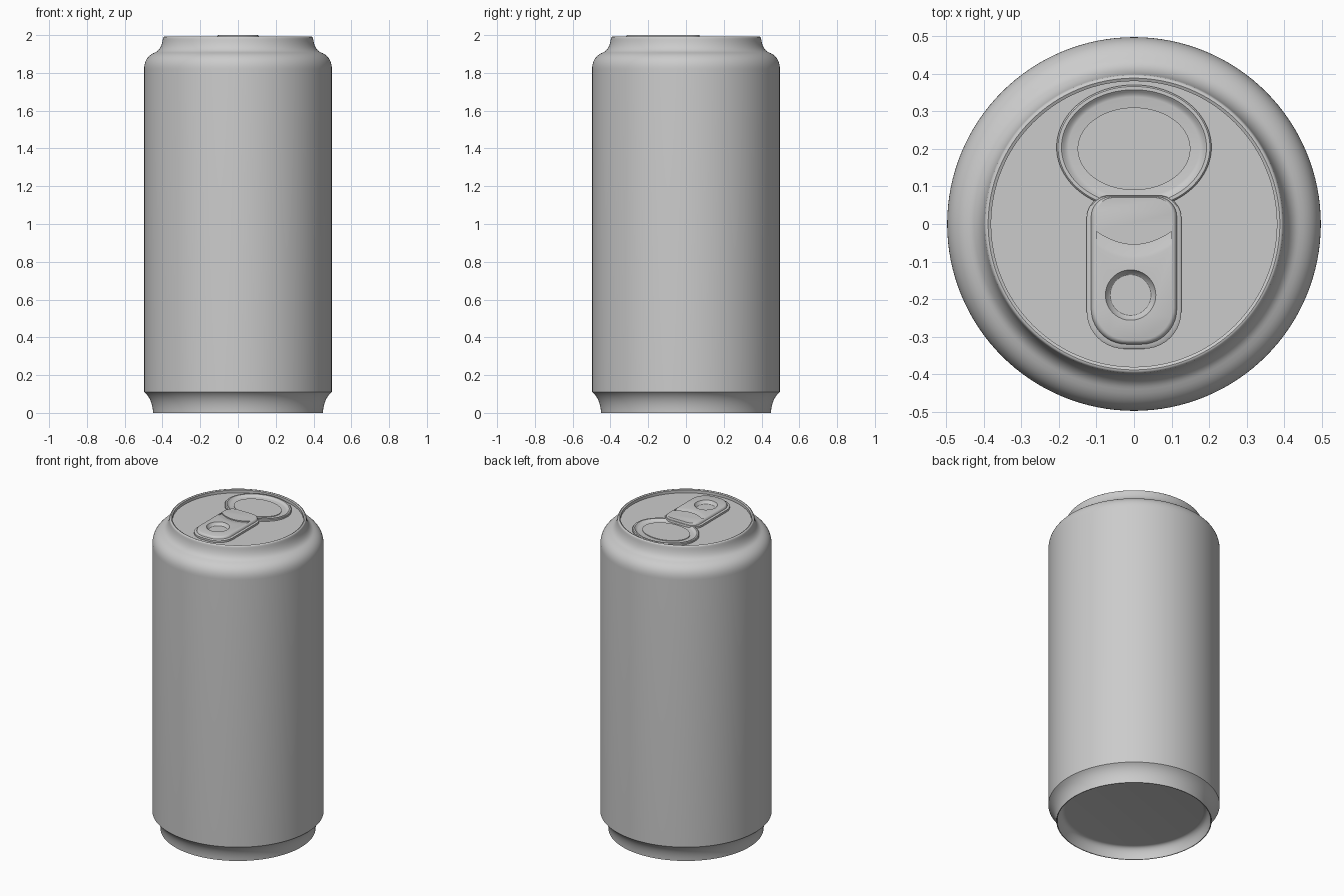
import bpy, bmesh, math

old = bpy.data.objects.get("Cube")
if old:
    bpy.data.objects.remove(old, do_unlink=True)

metal = bpy.data.materials.new("grey_metal")
metal.use_nodes = True
GREY = (0.6, 0.6, 0.6, 1)
metal.diffuse_color = GREY
metal.node_tree.nodes["Principled BSDF"].inputs["Base Color"].default_value = GREY

LID = 1.97


def bezier(a, b, c, n=10):
    """Points along a quadratic curve."""
    return [tuple((1-t)**2*p + 2*t*(1-t)*q + t*t*r for p, q, r in zip(a, b, c))
            for t in (i/n for i in range(n + 1))]


def ellipse(rx, ry, cx=0, cy=0, n=96):
    return [(cx + rx*math.cos(2*math.pi*i/n), cy + ry*math.sin(2*math.pi*i/n))
            for i in range(n)]


def rounded_rect(x, y0, y1, r0, r1, n=10):
    """Outline with corner radius r0 at the low end and r1 at the high end."""
    corners = [(x-r1, y1-r1, r1, 0), (r1-x, y1-r1, r1, 1),
               (r0-x, y0+r0, r0, 2), (x-r0, y0+r0, r0, 3)]
    return [(cx + r*math.cos((q + i/n)*math.pi/2), cy + r*math.sin((q + i/n)*math.pi/2))
            for cx, cy, r, q in corners for i in range(n + 1)]


def loft(name, sections, smooth=True):
    """Skin a stack of closed loops of 3D points and cap both ends."""
    bm = bmesh.new()
    loops = [[bm.verts.new(p) for p in s] for s in sections]
    n = len(loops[0])
    for a, b in zip(loops, loops[1:]):
        for i in range(n):
            j = (i + 1) % n
            bm.faces.new((a[i], a[j], b[j], b[i]))
    bm.faces.new(loops[0][::-1])
    bm.faces.new(loops[-1])
    bmesh.ops.recalc_face_normals(bm, faces=bm.faces)
    mesh = bpy.data.meshes.new(name)
    bm.to_mesh(mesh)
    bm.free()
    mesh.materials.append(metal)
    obj = bpy.data.objects.new(name, mesh)
    bpy.context.collection.objects.link(obj)
    if smooth:
        finish(obj)
    return obj


def finish(obj):
    bpy.ops.object.select_all(action="DESELECT")
    obj.select_set(True)
    bpy.context.view_layer.objects.active = obj
    bpy.ops.object.shade_smooth_by_angle(angle=math.radians(32))


def at(outline, z):
    return [(x, y, z) for x, y in outline]


def cut(obj, cutter):
    mod = obj.modifiers.new("cut", "BOOLEAN")
    mod.operation, mod.solver, mod.object = "DIFFERENCE", "EXACT", cutter
    bpy.context.view_layer.objects.active = obj
    bpy.ops.object.modifier_apply(modifier=mod.name)
    bpy.data.objects.remove(cutter, do_unlink=True)


# Can body: concave base, foot, wall, shoulder, neck, rim and sunken lid
profile = bezier((0.40, 0.07), (0.435, 0.07), (0.445, 0), 8)
profile += bezier((0.45, 0), (0.453, 0.075), (0.497, 0.11))
profile += bezier((0.497, 1.82), (0.497, 1.885), (0.44, 1.908))
profile += bezier((0.44, 1.908), (0.405, 1.922), (0.398, 1.98))[1:]
profile += bezier((0.398, 1.98), (0.397, 1.992), (0.388, 1.992), 4)[1:]
profile += [(0.38, 1.988), (0.38, LID)]
loft("can_body", [at(ellipse(r, r, n=128), z) for r, z in profile])

# Raised rim around the opening, with a sunken floor
rim = [(0, LID - 0.005), (0, LID + 0.010), (0.004, LID + 0.014), (0.013, LID + 0.014),
       (0.018, LID + 0.010), (0.024, LID + 0.004), (0.032, LID + 0.002)]
loft("opening_rim", [at(ellipse(0.206 - d, 0.166 - d, 0, 0.204), z) for d, z in rim])
loft("opening_panel", [at(ellipse(0.15, 0.11, 0, 0.2), LID + h) for h in (-0.005, 0.006)])

# Pull tab: stepped foot with a rounded upper edge
steps = [(0, LID - 0.005), (0, LID + 0.012), (0.004, LID + 0.015), (0.012, LID + 0.016),
         (0.014, LID + 0.023), (0.018, LID + 0.028), (0.023, 2.0)]
tab = loft("pull_tab", [at(rounded_rect(0.126 - d, d - 0.332, 0.076 - d/4,
                                        0.10 - d/2, 0.06 - d/2), z)
                        for d, z in steps], smooth=False)

# Finger hole with sloping sides
hole = [(0.054, LID + 0.010), (0.057, LID + 0.012), (0.067, 2.0), (0.067, 2.02)]
cut(tab, loft("hole_cutter", [at(ellipse(r, r, -0.009, -0.189, 64), z) for r, z in hole], False))

# Curved fold across the tab: a small step, then a ramp back up
fold = []
for i in range(17):
    x = -0.1 + 0.2*i/16
    y = -0.055 + 0.035*(x/0.1)**2
    fold.append([(x, y, 2.02), (x, y, 1.993), (x, y - 0.012, 1.9945),
                 (x, y - 0.03, 1.9985), (x, y - 0.045, 2.001), (x, y - 0.045, 2.02)])
cut(tab, loft("fold_cutter", fold, False))
finish(tab)
